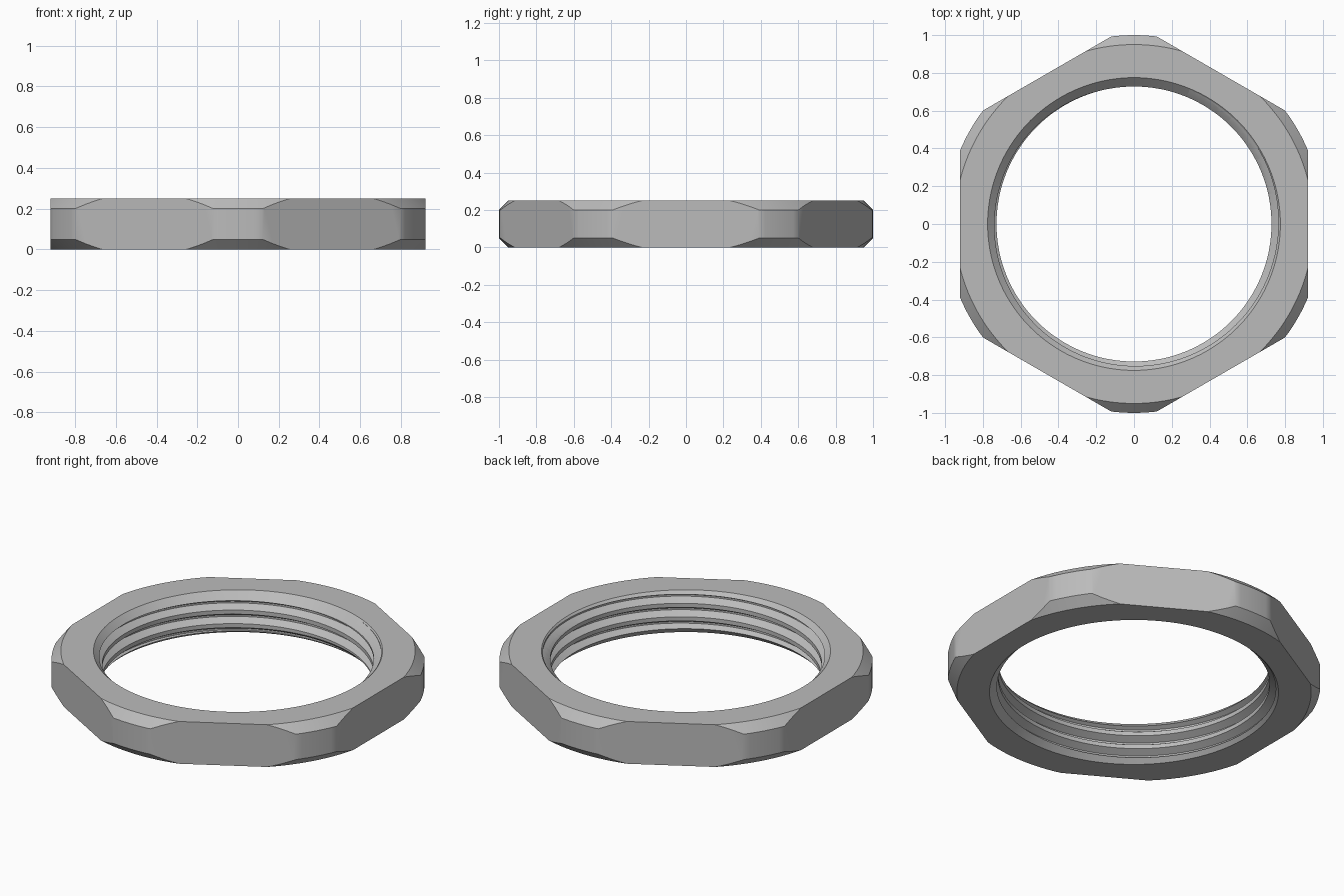
import bpy
import bmesh
from math import cos, sin, pi, radians
from mathutils import Vector

cube = bpy.data.objects.get("Cube")
if cube:
    bpy.data.objects.remove(cube, do_unlink=True)

SEGMENTS = 144
HEIGHT = 0.25
FLAT = 0.92             # centre to each hexagon flat
MINOR, MAJOR = 0.728, 0.768
PITCH = 0.08

steel = bpy.data.materials.new("steel_grey")
steel.use_nodes = True
grey = (0.5, 0.5, 0.5, 1)
steel.diffuse_color = grey
steel.node_tree.nodes["Principled BSDF"].inputs["Base Color"].default_value = grey


def ring_point(r, step, z):
    a = 2 * pi * step / SEGMENTS
    return (r * cos(a), r * sin(a), z)


def lathe(profile):
    """Closed solid of revolution around z."""
    bm = bmesh.new()
    rings = [[bm.verts.new(ring_point(r, j, z)) for j in range(SEGMENTS)]
             for r, z in profile]
    for low, high in zip(rings, rings[1:]):
        for j in range(SEGMENTS):
            k = (j + 1) % SEGMENTS
            bm.faces.new((low[j], low[k], high[k], high[j]))
    bm.faces.new(rings[0][::-1])
    bm.faces.new(rings[-1])
    return bm


def thread_core(turns, start):
    """Solid screw: one thread profile swept along a helix."""
    bm = bmesh.new()
    tooth = [(MINOR, 0), (MINOR, 0.3), (MAJOR, 0.6), (MAJOR, 0.72)]
    n = len(tooth)
    rows = n * turns
    grid = []
    for j in range(SEGMENTS):
        column = []
        for i in range(rows + n + 1):
            r, part = tooth[i % n]
            z = start + PITCH * (i // n + part + j / SEGMENTS)
            column.append(bm.verts.new(ring_point(r, j, z)))
        grid.append(column)

    def vert(j, i):
        return grid[j][i] if j < SEGMENTS else grid[0][i + n]

    for j in range(SEGMENTS):
        for i in range(rows):
            bm.faces.new((vert(j, i), vert(j + 1, i),
                          vert(j + 1, i + 1), vert(j, i + 1)))
    # Close both ends with a fan, including the step of the spiral
    for row, z in ((0, start - 0.2), (rows, start + PITCH * turns + 0.3)):
        tip = bm.verts.new((0, 0, z))
        loop = [grid[j][row] for j in range(SEGMENTS)]
        loop += [grid[0][row + i] for i in range(n, 0, -1)]
        for a, b in zip(loop, loop[1:] + loop[:1]):
            bm.faces.new((a, b, tip))
    loose = [v for v in bm.verts if not v.link_faces]
    bmesh.ops.delete(bm, geom=loose, context='VERTS')
    return bm


def make_object(name, bm):
    bmesh.ops.recalc_face_normals(bm, faces=bm.faces[:])
    mesh = bpy.data.meshes.new(name)
    bm.to_mesh(mesh)
    bm.free()
    mesh.materials.append(steel)
    obj = bpy.data.objects.new(name, mesh)
    bpy.context.collection.objects.link(obj)
    return obj


# Round blank with chamfered rims, cut to six flats
blank = lathe([(0.95, 0), (1, 0.05), (1, HEIGHT - 0.05), (0.95, HEIGHT)])
for side in range(6):
    a = side * pi / 3
    normal = Vector((cos(a), sin(a), 0))
    cut = bmesh.ops.bisect_plane(
        blank, geom=blank.verts[:] + blank.edges[:] + blank.faces[:],
        plane_co=normal * FLAT, plane_no=normal, clear_outer=True)
    edges = [e for e in cut["geom_cut"] if isinstance(e, bmesh.types.BMEdge)]
    bmesh.ops.holes_fill(blank, edges=edges, sides=0)
nut = make_object("hexagonal_lock_nut", blank)

# Threaded bore, then the countersinks at both mouths
cutters = [
    make_object("thread_cutter", thread_core(6, -0.14)),
    make_object("countersink_cutter", lathe(
        [(0.825, -0.05), (0.7, 0.075), (0.7, HEIGHT - 0.075), (0.825, HEIGHT + 0.05)])),
]
bpy.ops.object.select_all(action='DESELECT')
bpy.context.view_layer.objects.active = nut
nut.select_set(True)
for cutter in cutters:
    cutter.hide_render = True
    mod = nut.modifiers.new(cutter.name, 'BOOLEAN')
    mod.operation = 'DIFFERENCE'
    mod.solver = 'EXACT'
    mod.object = cutter
    bpy.ops.object.modifier_apply(modifier=mod.name)
    bpy.data.objects.remove(cutter, do_unlink=True)

bpy.ops.object.shade_smooth_by_angle(angle=radians(28))
